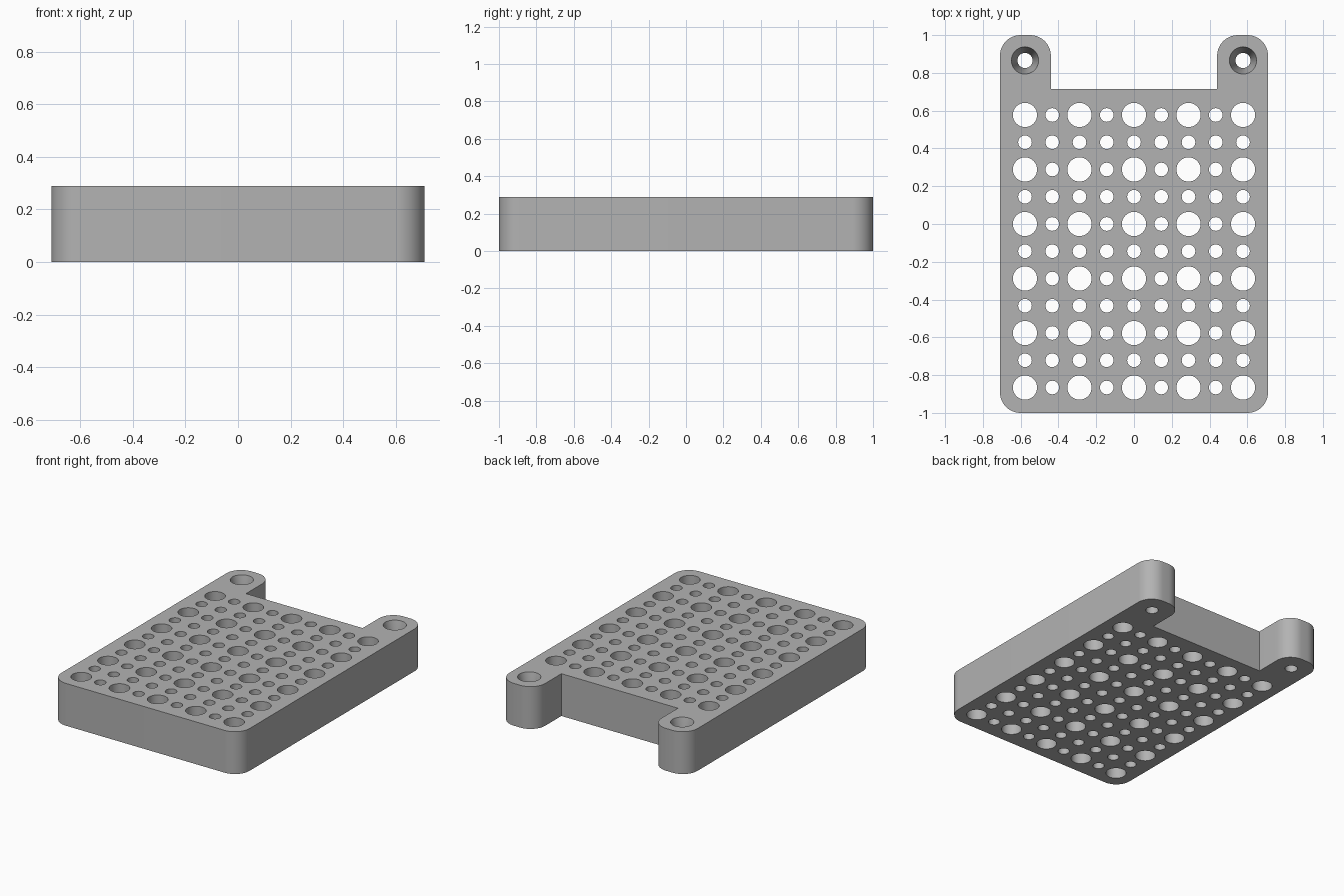
import bpy, bmesh, math
from mathutils import Vector

cube = bpy.data.objects.get("Cube")
if cube:
    bpy.data.objects.remove(cube, do_unlink=True)

PITCH = 0.1443
HEIGHT = 2 * PITCH
HALF_W = 0.71
CORNER = 0.11
TAB_X, TAB_Y = 0.44, 0.715   # inner side of the tabs, back edge of the plate

grey = bpy.data.materials.new("plain grey")
grey.use_nodes = True
colour = (0.45, 0.45, 0.45, 1)
grey.diffuse_color = colour
grey.node_tree.nodes["Principled BSDF"].inputs["Base Color"].default_value = colour


def make_object(name, bm):
    mesh = bpy.data.meshes.new(name)
    bmesh.ops.recalc_face_normals(bm, faces=bm.faces)
    bm.to_mesh(mesh)
    bm.free()
    obj = bpy.data.objects.new(name, mesh)
    bpy.context.collection.objects.link(obj)
    mesh.materials.append(grey)
    return obj


def rounded(cx, cy, start):
    """Quarter circle, counter-clockwise from the start angle."""
    return [(cx + CORNER * math.cos(a), cy + CORNER * math.sin(a))
            for a in (math.radians(start + i * 7.5) for i in range(13))]


def lathe_cutter(bm, x, y, rings, sides):
    """Closed solid of revolution from (radius, z) rings."""
    loops = [[bm.verts.new((x + r * math.cos(math.tau * i / sides),
                            y + r * math.sin(math.tau * i / sides), z))
              for i in range(sides)] for r, z in rings]
    for low, high in zip(loops, loops[1:]):
        for i in range(sides):
            j = (i + 1) % sides
            bm.faces.new((low[i], low[j], high[j], high[i]))
    bm.faces.new(loops[0][::-1])
    bm.faces.new(loops[-1])


# Plate outline with two rounded tabs at the back
edge_x, edge_y = HALF_W - CORNER, 1 - CORNER
outline = (rounded(-edge_x, -edge_y, 180) + rounded(edge_x, -edge_y, 270)
           + rounded(edge_x, edge_y, 0) + rounded(TAB_X + CORNER, edge_y, 90)
           + [(TAB_X, TAB_Y), (-TAB_X, TAB_Y)]
           + rounded(-TAB_X - CORNER, edge_y, 0) + rounded(-edge_x, edge_y, 90))
bm = bmesh.new()
base = bm.faces.new([bm.verts.new((x, y, 0)) for x, y in outline])
top = bmesh.ops.extrude_face_region(bm, geom=[base])["geom"]
bmesh.ops.translate(bm, vec=Vector((0, 0, HEIGHT)),
                    verts=[v for v in top if isinstance(v, bmesh.types.BMVert)])
plate = make_object("perforated_plate", bm)

# Grid of large and small through holes
bm = bmesh.new()
for col in range(-4, 5):
    for row in range(-6, 5):
        large = col % 2 == 0 and row % 2 == 0
        lathe_cutter(bm, col * PITCH, row * PITCH,
                     [(0.064 if large else 0.036, z) for z in (-0.1, HEIGHT + 0.1)],
                     48 if large else 32)

# Tapered screw holes in the tabs
for side in (-1, 1):
    lathe_cutter(bm, side * 4 * PITCH, 6 * PITCH,
                 [(0.04, -0.1), (0.04, PITCH), (0.072, HEIGHT), (0.072, HEIGHT + 0.1)], 48)
cutter = make_object("hole_cutter", bm)
cutter.hide_render = True

# Cut the holes, then discard the cutter
cut = plate.modifiers.new("holes", 'BOOLEAN')
cut.operation = 'DIFFERENCE'
cut.solver = 'EXACT'
cut.object = cutter
bpy.context.view_layer.objects.active = plate
plate.select_set(True)
bpy.ops.object.modifier_apply(modifier=cut.name)
bpy.data.objects.remove(cutter, do_unlink=True)

bpy.ops.object.select_all(action='DESELECT')
plate.select_set(True)
bpy.ops.object.shade_smooth_by_angle(angle=math.radians(30))
